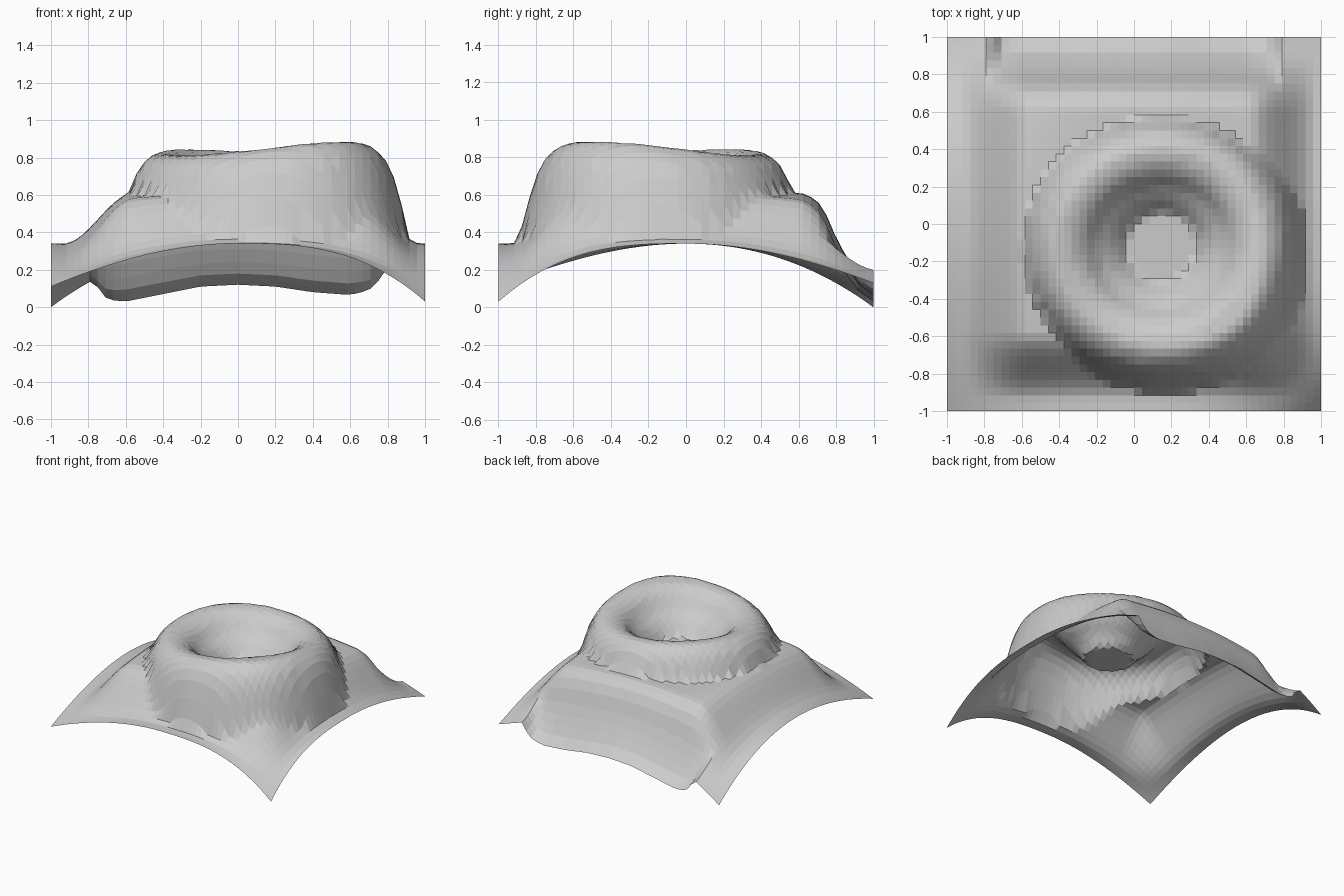
import bpy, bmesh, math

if "Cube" in bpy.data.objects:
    bpy.data.objects.remove(bpy.data.objects["Cube"])

N = 48  # grid cells per side


def interp(t, pts):
    """Piecewise linear profile."""
    if t <= pts[0][0]:
        return pts[0][1]
    for (a, za), (b, zb) in zip(pts, pts[1:]):
        if t <= b:
            return za + (zb - za) * (t - a) / (b - a)
    return pts[-1][1]


def smooth(a, b, t):
    t = min(1, max(0, (t - a) / (b - a)))
    return t * t * (3 - 2 * t)


# Crater section: distance from centre -> height relative to floor (0) and rim (1)
CRATER = [(0.19, 0), (0.23, 0.20), (0.28, 0.38), (0.33, 0.52), (0.40, 0.82), (0.46, 0.95),
          (0.53, 1.0), (0.58, 0.95), (0.64, 0.76), (0.69, 0.42), (0.76, -0.45), (0.85, -2.5)]
# Lip along the back edge, and how the back slope falls from shelf (1) to lip (0)
LIP = [(-0.76, 0.12), (-0.70, 0.04), (-0.60, 0.03), (-0.40, 0.07), (-0.20, 0.11), (0, 0.12),
       (0.20, 0.11), (0.40, 0.08), (0.60, 0.065), (0.70, 0.09), (0.76, 0.15)]
FALL = [(0.73, 1), (0.79, 0.66), (0.85, 0.38), (0.92, 0.13), (1, 0)]
FLOOR, CX, CY = 0.55, 0.15, -0.12


def base(x, y):
    """Draped sheet whose four corners sag by different amounts."""
    u, v = (x + 1) / 2, (y + 1) / 2
    sag = (0.23 * (1 - u) + 0.31 * u) * (1 - v) + (0.34 * (1 - u) + 0.21 * u) * v
    power = 2.7 if x > 0 and y < 0 else 2
    return 0.34 - sag * abs(x * y) ** power


def mound(x, y):
    """Low squarish mound under the crater."""
    fx = smooth(-0.93, -0.56, x) * smooth(0.98, 0.62, x)
    fy = smooth(-0.94, -0.58, y) * smooth(0.98, 0.60, y)
    return base(x, y) + 0.27 * fx * fy


def crater(x, y):
    dx, dy = x - CX, y - CY
    dx *= 0.96 if dx < 0 else 1
    dy *= 1.03 if dy > 0 else 1
    r = math.hypot(dx, dy)
    if dx > 0 and dy < 0 and r > 0.5:  # boxier front right shoulder
        r = 0.5 * r + 0.5 * (abs(dx) ** 3 + abs(dy) ** 3) ** (1 / 3)
    a = math.atan2(dy, dx) + math.radians(42)
    rim = 0.84 + 0.025 * math.cos(2 * a) + 0.02 * math.cos(a)
    return r, FLOOR + (rim - FLOOR) * interp(r, CRATER)


def height(x, y):
    z = mound(x, y)
    if abs(x) < 0.76 and y > 0.73:  # back slope
        lip = interp(x, LIP)
        z = lip + (mound(x, 0.73) - lip) * interp(y, FALL)
    r, c = crater(x, y)
    return c if r < 0.5 else max(z, c)


# Terrain sheet: a subdivided plane pushed into shape
bm = bmesh.new()
bmesh.ops.create_grid(bm, x_segments=N, y_segments=N, size=1)
for v in bm.verts:
    v.co.z = height(v.co.x, v.co.y)
low = min(v.co.z for v in bm.verts)
for v in bm.verts:
    v.co.z -= low
mesh = bpy.data.meshes.new("crater_terrain")
bm.to_mesh(mesh)
bm.free()
bpy.context.collection.objects.link(bpy.data.objects.new("crater_terrain", mesh))
